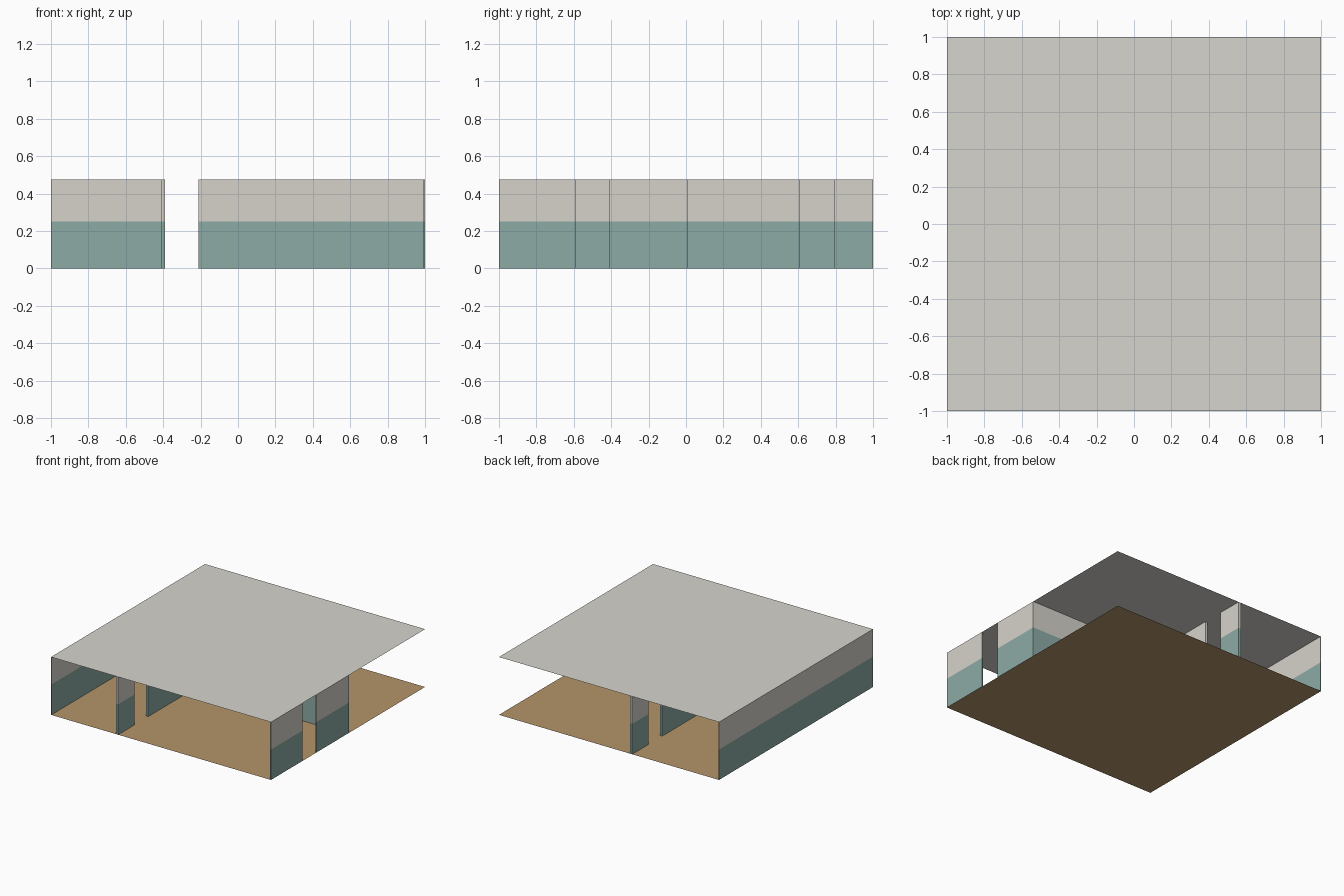
import bpy
import bmesh
from mathutils import Matrix, Vector

cube = bpy.data.objects.get("Cube")
if cube:
    bpy.data.objects.remove(cube, do_unlink=True)

HEIGHT = 0.475   # room height
DADO = 0.25      # top of the painted lower band
T = 0.011        # half thickness of inner walls


def material(name, rgb):
    m = bpy.data.materials.new(name)
    m.use_nodes = True
    m.diffuse_color = (*rgb, 1)
    m.node_tree.nodes["Principled BSDF"].inputs["Base Color"].default_value = (*rgb, 1)
    return m


wall_paint = material("warm grey paint", (0.67, 0.65, 0.59))
dado_paint = material("dull teal paint", (0.27, 0.41, 0.38))
ceiling_paint = material("ceiling grey", (0.67, 0.66, 0.61))
floor_wood = material("tan floor", (0.46, 0.30, 0.145))


def add_object(name, bm, materials):
    mesh = bpy.data.meshes.new(name)
    bm.to_mesh(mesh)
    bm.free()
    for m in materials:
        mesh.materials.append(m)
    ob = bpy.data.objects.new(name, mesh)
    bpy.context.collection.objects.link(ob)
    return ob


def slab(name, z, mat):
    bm = bmesh.new()
    bmesh.ops.create_grid(bm, x_segments=1, y_segments=1, size=1,
                          matrix=Matrix.Translation((0, 0, z)))
    add_object(name, bm, [mat])


def wall(name, x0, x1, y0, y1):
    """Upright panel, split at dado height, open where it meets floor and ceiling."""
    bm = bmesh.new()
    bmesh.ops.create_cube(bm, size=1)
    bmesh.ops.scale(bm, verts=bm.verts, vec=(x1 - x0, y1 - y0, HEIGHT))
    bmesh.ops.translate(bm, verts=bm.verts,
                        vec=Vector((x0 + x1, y0 + y1, HEIGHT)) / 2)
    caps = [f for f in bm.faces if abs(f.normal.z) > 0.9]
    bmesh.ops.delete(bm, geom=caps, context='FACES')
    bmesh.ops.bisect_plane(bm, geom=bm.verts[:] + bm.edges[:] + bm.faces[:],
                           plane_co=(0, 0, DADO), plane_no=(0, 0, 1))
    for f in bm.faces:
        f.material_index = int(f.calc_center_median().z < DADO)
    add_object(name, bm, [wall_paint, dado_paint])


# Floor and ceiling
slab("floor", 0, floor_wood)
slab("ceiling", HEIGHT, ceiling_paint)

# Long outer wall
wall("long_side_wall", -1, -0.997, -1, 1)

# Outer wall with a doorway, front half only
wall("short_side_wall_front", 0.99, 1, -1, -0.59)
wall("short_side_wall_rear", 0.99, 1, -0.41, -T)

# Cross walls on either side of the corridor
wall("cross_wall_narrow", -0.997, -0.4 + T, -T, T)
wall("cross_wall_wide", -0.2 - T, 1, -T, T)

# Corridor walls, each with a doorway near its open end
for name, x, s in (("front_corridor_wall", -0.4, -1), ("back_corridor_wall", -0.2, 1)):
    for part, a, b in (("outer", 0.79, 1), ("inner", T, 0.61)):
        y0, y1 = sorted((s * a, s * b))
        wall(f"{name}_{part}", x - T, x + T, y0, y1)
